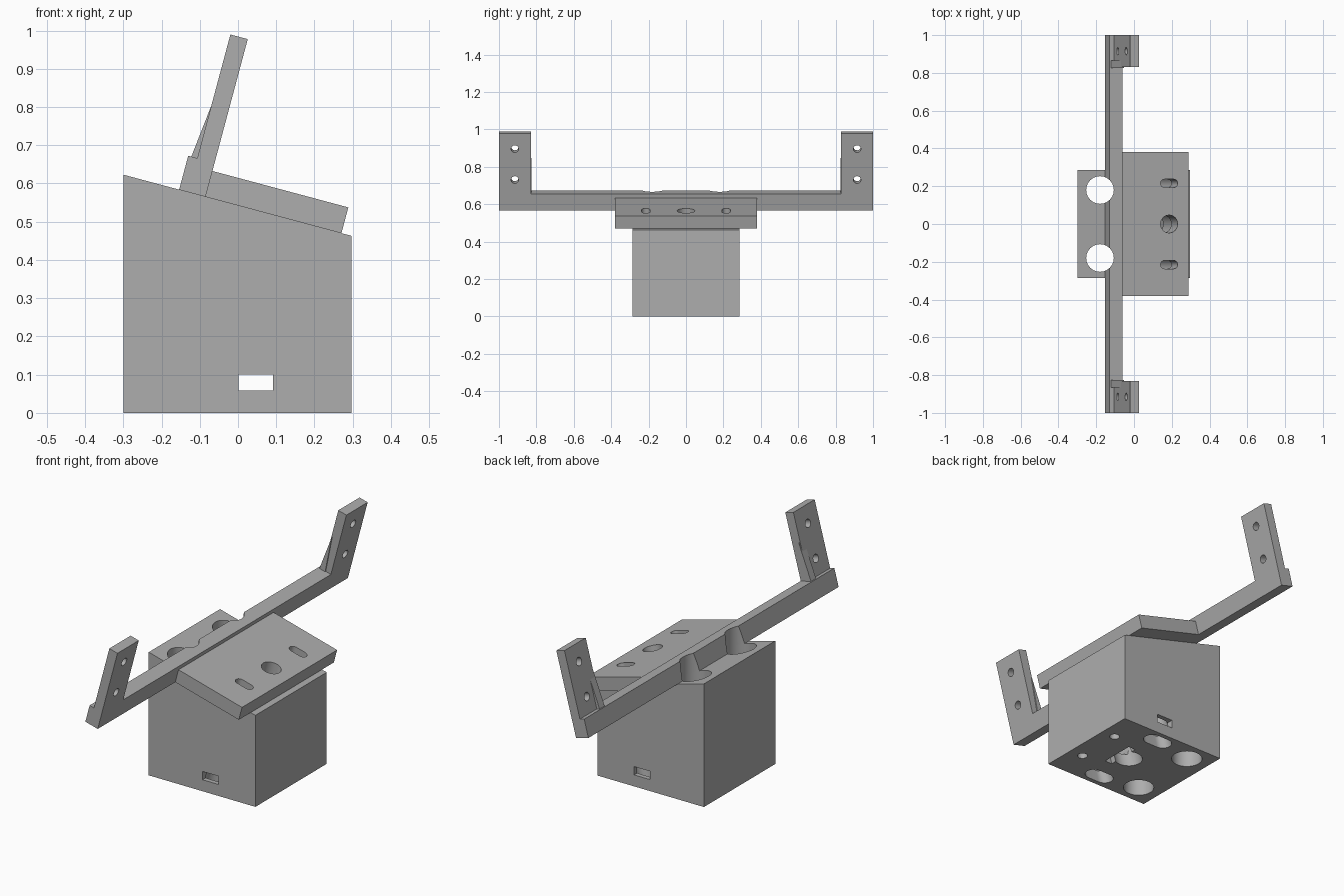
import bpy, bmesh, math
from mathutils import Matrix, Vector

if "Cube" in bpy.data.objects:
    bpy.data.objects.remove(bpy.data.objects["Cube"])

grey = bpy.data.materials.new("plain grey")
grey.use_nodes = True
GREY = (0.42, 0.42, 0.42, 1)
grey.diffuse_color = GREY
grey.node_tree.nodes["Principled BSDF"].inputs["Base Color"].default_value = GREY

# Tilted frame shared by the plate, bar and arms: u slopes down, w is its normal
TILT = Matrix.Translation((-0.085, 0, 0.565)) @ Matrix.Rotation(math.radians(15), 4, 'Y')
WORLD = Matrix.Identity(4)


def solid(name, profile, axis, lo, hi, frame=WORLD):
    """Extrude a 2D profile along an axis, from lo to hi, in a frame."""
    place = {'X': lambda p, q, d: (d, p, q),
             'Y': lambda p, q, d: (p, d, q),
             'Z': lambda p, q, d: (p, q, d)}[axis]
    bm = bmesh.new()
    face = bm.faces.new([bm.verts.new(place(p, q, lo)) for p, q in profile])
    ext = bmesh.ops.extrude_face_region(bm, geom=[face])
    moved = [v for v in ext["geom"] if isinstance(v, bmesh.types.BMVert)]
    bmesh.ops.translate(bm, verts=moved, vec=Vector(place(0, 0, hi - lo)))
    bm.transform(frame)
    bmesh.ops.recalc_face_normals(bm, faces=bm.faces[:])
    mesh = bpy.data.meshes.new(name)
    bm.to_mesh(mesh)
    bm.free()
    mesh.materials.append(grey)
    ob = bpy.data.objects.new(name, mesh)
    bpy.context.collection.objects.link(ob)
    return ob


def rect(p0, p1, q0, q1):
    return [(p0, q0), (p1, q0), (p1, q1), (p0, q1)]


def stadium(cp, cq, r, half=0.0, n=24):
    """Circle, or a slot stretched by half on both sides along p."""
    pts = []
    for side in ((1, -1) if half else (0,)):
        count = n if half else 2 * n
        for i in range(count + (1 if half else 0)):
            a = math.pi * i / n - math.pi / 2 + (math.pi if side < 0 else 0)
            pts.append((cp + side * half + r * math.cos(a), cq + r * math.sin(a)))
    return pts


def cut(ob, cutters):
    """Subtract each cutter from the part, then shade it."""
    bpy.ops.object.select_all(action='DESELECT')
    bpy.context.view_layer.objects.active = ob
    ob.select_set(True)
    for c in cutters:
        c.hide_render = True
        mod = ob.modifiers.new("cut", 'BOOLEAN')
        mod.operation, mod.solver, mod.object = 'DIFFERENCE', 'EXACT', c
        bpy.ops.object.modifier_apply(modifier=mod.name)
    bpy.ops.object.shade_smooth_by_angle(angle=math.radians(30))


def remove(cutters):
    for c in cutters:
        bpy.data.objects.remove(c)


# Main parts
BAR_TOP = 0.092
block = solid("block", [(-0.3, 0), (0.297, 0), (0.297, 0.463), (-0.3, 0.623)],
              'Y', -0.285, 0.285)
plate = solid("mounting_plate", rect(0, 0.368, 0, 0.07), 'Y', -0.38, 0.38, TILT)
bar = solid("cross_bar", rect(-0.0715, 0, 0, BAR_TOP), 'Y', -1, 1, TILT)

# Vertical bores through the block that also notch the bar
bores = [solid("bore_cutter", stadium(-0.18, s * 0.18, 0.073), 'Z', -0.1, 1)
         for s in (-1, 1)]
cut(bar, bores)

# Tilted holes through the plate, with wider access bores below
U = 0.262
narrow = [solid("slot_cutter", stadium(U, s * 0.215, 0.022, 0.025), 'Z', -0.2, 0.2, TILT)
          for s in (-1, 1)]
narrow.append(solid("centre_cutter", stadium(U, 0, 0.047), 'Z', -0.2, 0.2, TILT))
cut(plate, narrow)

wide = [solid("access_cutter", stadium(U, s * 0.218, 0.043, 0.03), 'Z', -0.8, -0.06, TILT)
        for s in (-1, 1)]
wide.append(solid("centre_access", stadium(U, 0, 0.066), 'Z', -0.8, -0.061, TILT))
wide.append(solid("keyway", rect(U + 0.03, U + 0.07, -0.088, 0.088), 'Z', -0.8, -0.3, TILT))

# Small blind holes underneath and the side window
wide += [solid("pin_hole", stadium(0.222, s * 0.12, 0.024), 'Z', -0.1, 0.12)
         for s in (-1, 1)]
wide.append(solid("window", rect(0.001, 0.091, 0.058, 0.1), 'Y', -0.5, 0.5))
cut(block, bores + narrow + wide)
remove(bores + narrow + wide)

# Upright arms with screw holes, and their gussets
for s, side in ((1, "left"), (-1, "right")):
    arm = solid(side + "_arm", rect(-0.047, 0, BAR_TOP, 0.427), 'Y',
                s * 0.83, s * 1.0, TILT)
    holes = [solid("screw_hole", stadium(s * 0.915, w, 0.02), 'X', -0.2, 0.1, TILT)
             for w in (0.171, 0.342)]
    cut(arm, holes)
    remove(holes)
    solid(side + "_gusset", [(-0.063, BAR_TOP), (-0.03, BAR_TOP), (-0.042, 0.28)],
          'Y', s * 0.825, s * 0.865, TILT)
